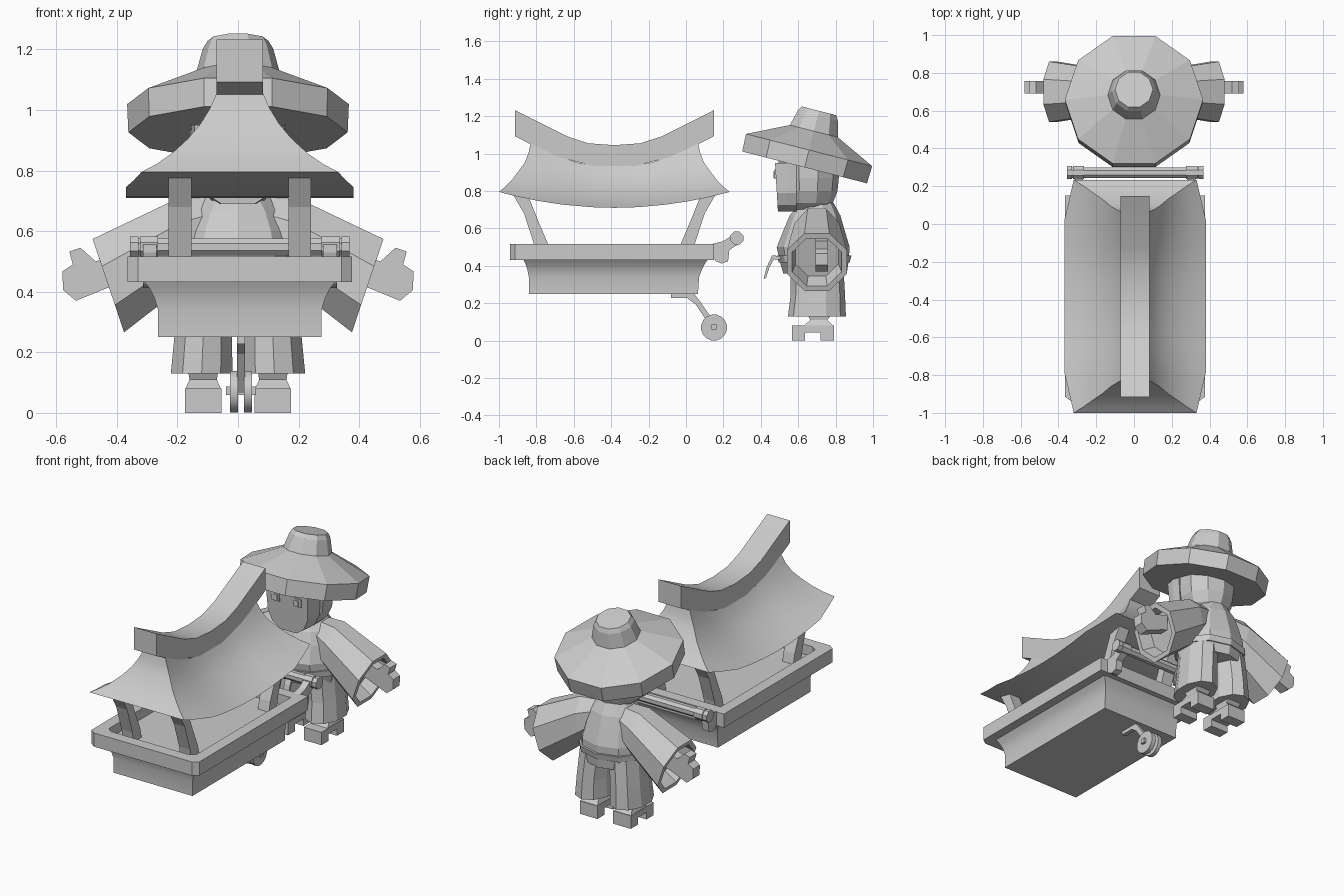
import bpy, bmesh
from math import sin, cos, pi, radians
from mathutils import Vector, Matrix

if "Cube" in bpy.data.objects:
    bpy.data.objects.remove(bpy.data.objects["Cube"])

GREY = (0.6, 0.6, 0.6, 1)
mat = bpy.data.materials.new("plain_grey")
mat.use_nodes = True
mat.diffuse_color = GREY
mat.node_tree.nodes["Principled BSDF"].inputs["Base Color"].default_value = GREY

CART_X = 0.006     # cart centre line
CART_Y = -0.383    # middle of the cart's length


def finish(bm, name, x=0, smooth=False):
    bmesh.ops.recalc_face_normals(bm, faces=bm.faces)
    mesh = bpy.data.meshes.new(name)
    bm.to_mesh(mesh)
    bm.free()
    mesh.materials.append(mat)
    ob = bpy.data.objects.new(name, mesh)
    ob.location.x = x
    bpy.context.collection.objects.link(ob)
    if smooth:
        bpy.ops.object.select_all(action='DESELECT')
        ob.select_set(True)
        bpy.context.view_layer.objects.active = ob
        bpy.ops.object.shade_smooth_by_angle(angle=radians(30))
    return ob


def loft(name, rings, x=0, smooth=False):
    """Skin a list of equal closed rings and cap both ends."""
    bm = bmesh.new()
    rows = [[bm.verts.new(p) for p in r] for r in rings]
    n = len(rows[0])
    for a, b in zip(rows, rows[1:]):
        for i in range(n):
            j = (i + 1) % n
            bm.faces.new((a[i], a[j], b[j], b[i]))
    bm.faces.new(rows[0])
    bm.faces.new(rows[-1])
    return finish(bm, name, x, smooth)


def prism_x(name, yz, x0, x1, x=0, smooth=False):
    return loft(name, [[(k, y, z) for y, z in yz] for k in (x0, x1)], x, smooth)


def prism_y(name, xz, y0, y1, x=0):
    return loft(name, [[(a, k, z) for a, z in xz] for k in (y0, y1)], x)


def circle_yz(y, z, r, n):
    return [(y + r * cos(2 * pi * (i + .5) / n), z + r * sin(2 * pi * (i + .5) / n)) for i in range(n)]


def oval(cx, cy, z, rx, ry, n=10):
    return [(cx + rx * cos(2 * pi * (i + .5) / n), cy + ry * sin(2 * pi * (i + .5) / n), z)
            for i in range(n)]


def rect(hx, y0, y1, z, cx=0):
    return [(cx - hx, y0, z), (cx + hx, y0, z), (cx + hx, y1, z), (cx - hx, y1, z)]


# Hull with flared top
loft("cart_hull", [rect(.27, -.84, .064, .25), rect(.27, -.84, .07, .34), rect(.282, -.848, .085, .38),
                   rect(.297, -.858, .1, .41), rect(.317, -.87, .118, .434)], CART_X, True)


# Rail, an open tray with clipped front corners
def rail_ring(inset, z):
    hx, y0, y1 = .37 - inset, -.94 + inset, .15 - inset
    return [(-hx, y1, z), (-hx, y0 + .025, z), (-hx + .034, y0, z),
            (hx - .034, y0, z), (hx, y0 + .025, z), (hx, y1, z)]


loft("cart_rail", [rail_ring(0, .432), rail_ring(0, .517), rail_ring(.07, .517), rail_ring(.07, .455)], CART_X)

# Leaning roof posts
POST = [(-.93, .79), (-.866, .68), (-.813, .517), (-.8, .44), (-.72, .44), (-.738, .517), (-.79, .64), (-.85, .79)]
for s, side in ((-1, "right"), (1, "left")):
    prism_x("front_post_" + side, POST, s * .16, s * .235, CART_X)
    prism_x("back_post_" + side, [(2 * CART_Y - y, z) for y, z in POST], s * .16, s * .235, CART_X)

# Roof: concave section swept along a sagging ridge and upturned eaves
STEPS = [(0, .447, 0), (.09, .458, .2), (.22, .478, .4), (.38, .512, .58),
         (.6, .55, .77), (.8, .585, .9), (1, .617, 1)]   # outward share, half length, drop share
COLS = [-1, -.83, -.65, -.45, -.2, 0, .2, .45, .65, .83, 1]


def roof_point(u, step, s):
    out, half, drop = step
    eave_x = .375 - .05 * max(0, (abs(u) - .65) / .35)
    ridge_z = .933 + .127 * max(0, (abs(u) - .2) / .8) ** 1.6
    eave_z = .71 + .085 * u * u
    return (s * (.075 + out * (eave_x - .075)), CART_Y + u * half, ridge_z + drop * (eave_z - ridge_z))


rings = []
for u in COLS:
    right = [roof_point(u, st, -1) for st in STEPS]
    left = [roof_point(u, st, 1) for st in STEPS]
    rings.append(right[::-1] + left)
bm = bmesh.new()
rows = [[bm.verts.new(p) for p in r] for r in rings]
n, k = len(rows[0]), len(STEPS)
for a, b in zip(rows, rows[1:]):
    for i in range(n):
        j = (i + 1) % n
        bm.faces.new((a[i], a[j], b[j], b[i]))
for row in (rows[0], rows[-1]):      # hipped ends in level strips
    for i in range(k - 1):
        bm.faces.new((row[i], row[i + 1], row[n - 2 - i], row[n - 1 - i]))
finish(bm, "roof", CART_X, True)

# Curved ridge beam
TOP = [(.532, 1.232), (.255, 1.093), (.14, 1.055)]
LOW = [(.532, 1.093), (.33, .99), (.108, .933)]
beam = [(CART_Y - d, z) for d, z in TOP] + [(CART_Y, 1.045)] + [(CART_Y + d, z) for d, z in TOP[::-1]]
beam += [(CART_Y + d, z) for d, z in LOW] + [(CART_Y - d, z) for d, z in LOW[::-1]]
prism_x("ridge_beam", beam, -.077, .077, CART_X, True)

# Push handle
ARM = [(.14, .517), (.14, .45), (.16, .425), (.19, .412), (.225, .425), (.232, .485),
       (.275, .512), (.295, .54), (.27, .575), (.235, .555), (.195, .53)]
prism_x("handle_bar", circle_yz(.272, .548, .03, 8), -.34, .34, CART_X)
for s, side in ((-1, "right"), (1, "left")):
    prism_x("handle_arm_" + side, ARM, s * .275, s * .32, CART_X)
    prism_x("handle_collar_" + side, circle_yz(.272, .548, .037, 8), s * .27, s * .33, CART_X)
    prism_x("handle_knob_" + side, circle_yz(.272, .548, .037, 8), s * .335, s * .362, CART_X)

# Twin wheel on a bent strut
for s, side in ((-1, "right"), (1, "left")):
    prism_x("wheel_" + side, circle_yz(.15, .07, .07, 16), s * .01, s * .036, .01, True)
prism_x("wheel_axle", circle_yz(.15, .073, .02, 4), -.05, .05, .01)
prism_x("wheel_strut", [(-.08, .255), (-.08, .228), (.005, .228), (.05, .195), (.14, .06), (.165, .08),
                        (.075, .21), (.04, .255)], -.013, .013, .01)

# Tilted straw hat, ten sides
tilt = Matrix.Translation((0, .658, 1.019)) @ Matrix.Rotation(radians(-14.3), 4, 'X')
hat = [[tilt @ Vector((r * cos(i * pi / 5), r * sin(i * pi / 5), h)) for i in range(10)]
       for r, h in ((.362, -.096), (.366, 0), (.139, .104), (.116, .19), (.1, .216))]
loft("hat", hat)

# Head, face plate and eyes
loft("head", [oval(0, .65, .7, .09, .09), oval(0, .655, .735, .13, .13), oval(0, .655, .8, .16, .155),
              oval(0, .655, .87, .168, .162), oval(0, .655, 1, .165, .16)])
half = [(.06, .69), (.115, .725), (.145, .79), (.155, .95)]
outline = half + [(-a, z) for a, z in half[::-1]]
loft("face", [[(a * .93, .476 + (.95 - z) * .06, z) for a, z in outline],
              [(a, .535, z) for a, z in outline], [(a, .59, z) for a, z in outline]])
for s, side in ((-1, "right"), (1, "left")):
    eye = [(s * .05, .865), (s * .1, .865), (s * .1, .915), (s * .05, .915)]
    prism_y("eye_" + side, eye, .473, .482)
    pupil = [(s * .06, .87), (s * .085, .87), (s * .085, .905), (s * .06, .905)]
    prism_y("pupil_" + side, pupil, .468, .474)

# Coat body and sash
loft("coat", [oval(0, .69, .36, .2, .17), oval(0, .685, .43, .215, .185), oval(0, .68, .5, .21, .195),
              oval(0, .685, .6, .185, .16), oval(0, .69, .67, .15, .135), oval(0, .7, .735, .09, .09)])
loft("sash", [oval(0, .685, .418, .225, .19), oval(0, .685, .455, .225, .2)])
for s, side in ((-1, "right"), (1, "left")):
    prism_x("sash_tail_" + side, [(.54, .45), (.46, .455), (.43, .39), (.415, .33), (.428, .335), (.445, .39),
                                  (.47, .435), (.54, .43)], s * .015, s * .055)


# Bell sleeves, hands, trouser legs and raised sandals
def sleeve_ring(s, cx, cz, ux, uz, v, cy=.7):
    ring = []
    for i in range(8):
        a = (i + .5) * pi / 4
        c, w = cos(a) / cos(pi / 8), sin(a) / cos(pi / 8)
        ring.append((s * (cx + ux * w), cy + v * c, cz + uz * w))
    return ring


HAND = [(.38, .43), (.42, .417), (.535, .37), (.577, .405), (.58, .467), (.545, .49),
        (.557, .533), (.52, .545), (.47, .5), (.38, .53)]
SANDAL = [(.567, 0), (.636, 0), (.636, .043), (.72, .043), (.72, 0), (.79, 0), (.79, .08), (.567, .08)]
for s, side in ((-1, "right"), (1, "left")):
    loft("sleeve_" + side, [sleeve_ring(s, .08, .62, .015, .09, .09), sleeve_ring(s, .175, .575, .03, .13, .12),
                            sleeve_ring(s, .428, .42, .052, .154, .16), sleeve_ring(s, .428, .42, .043, .127, .132),
                            sleeve_ring(s, .35, .455, .037, .11, .115)])
    prism_y("hand_" + side, [(s * a, z) for a, z in HAND], .692, .758)
    loft("trouser_leg_" + side, [oval(s * .12, .7, .13, .107, .155), oval(s * .115, .705, .25, .1, .145),
                                 oval(s * .1, .7, .42, .1, .14)])
    loft("ankle_" + side, [rect(.058, .63, .785, .08, s * .115), rect(.045, .665, .755, .11, s * .115),
                           rect(.05, .65, .78, .14, s * .115)])
    prism_x("sandal_" + side, SANDAL, s * .054, s * .175)
